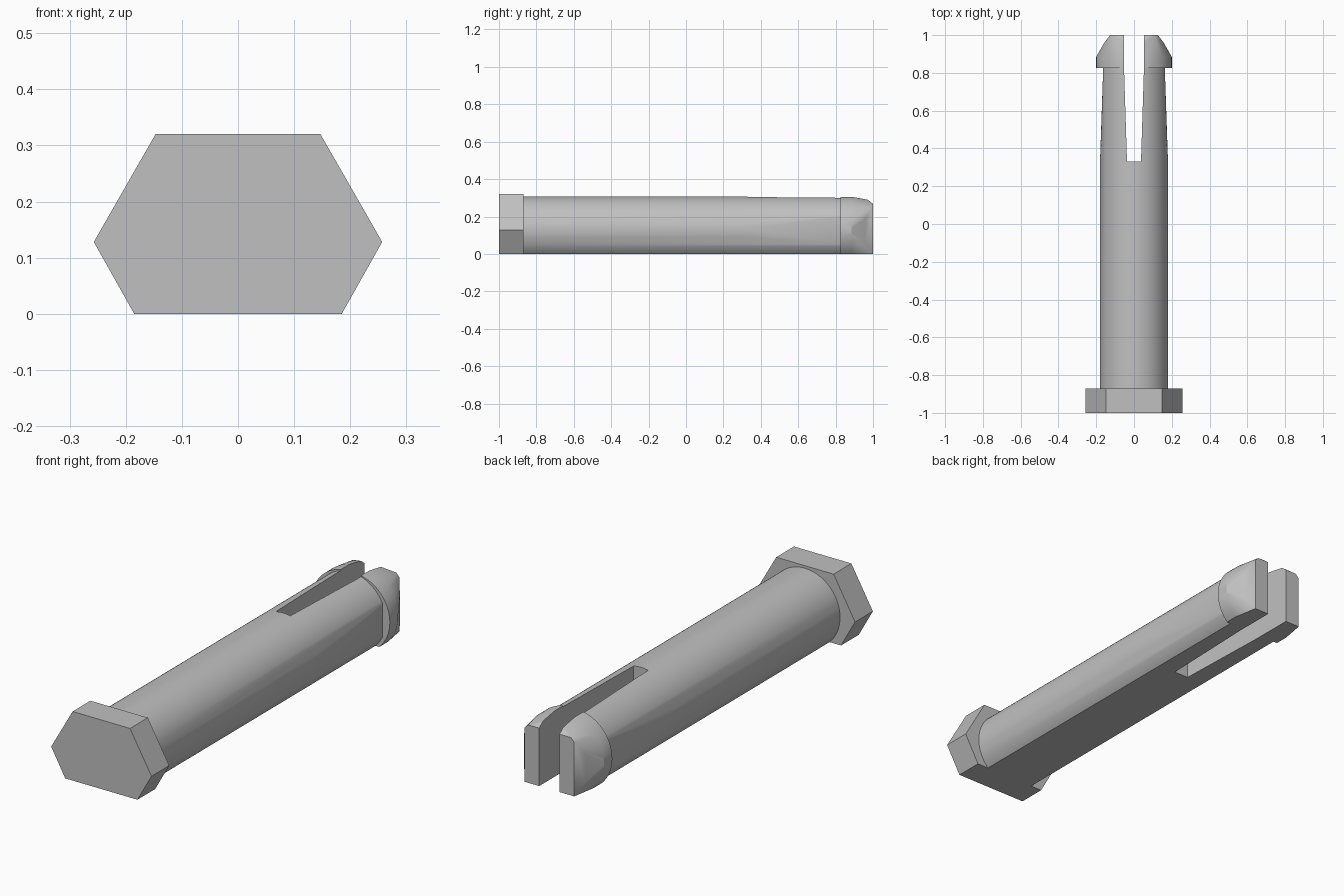
import bpy, bmesh
from math import asin, sin, cos, pi, radians

if "Cube" in bpy.data.objects:
    bpy.data.objects.remove(bpy.data.objects["Cube"])

AXIS = 0.128      # height of the pin axis above the flat underside
RADIUS = 0.18
STEPS = 40

grey = bpy.data.materials.new("light grey")
grey.use_nodes = True
colour = (0.53, 0.53, 0.53, 1)
grey.diffuse_color = colour
grey.node_tree.nodes["Principled BSDF"].inputs["Base Color"].default_value = colour


def half_round(y, r=RADIUS, shift=0.0, x_max=1.0):
    """Round section with a flat underside, spread by shift, sides trimmed at x_max."""
    start = asin(-AXIS / r)
    points = []
    for i in range(STEPS + 1):
        a = start + (pi / 2 - start) * i / STEPS
        x = min(shift + r * cos(a), x_max)
        z = max(AXIS + r * sin(a), 0)
        points += [(x, y, z), (-x, y, z)]
    return points


def outline(y, half):
    """Section from its right half, mirrored across the middle."""
    return [(s * x, y, z) for x, z in half for s in (1, -1)]


def hull(name, points):
    """Solid skin around a row of sections."""
    bm = bmesh.new()
    for p in points:
        bm.verts.new(p)
    bmesh.ops.remove_doubles(bm, verts=bm.verts, dist=0.0002)
    bmesh.ops.convex_hull(bm, input=bm.verts)
    loose = [v for v in bm.verts if not v.link_faces]
    bmesh.ops.delete(bm, geom=loose, context='VERTS')
    bmesh.ops.dissolve_limit(bm, angle_limit=radians(0.5), verts=bm.verts, edges=bm.edges)
    bmesh.ops.recalc_face_normals(bm, faces=bm.faces)
    mesh = bpy.data.meshes.new(name)
    bm.to_mesh(mesh)
    bm.free()
    mesh.materials.append(grey)
    obj = bpy.data.objects.new(name, mesh)
    bpy.context.collection.objects.link(obj)
    return obj


def cut(obj, cutter):
    mod = obj.modifiers.new("slot", 'BOOLEAN')
    mod.operation = 'DIFFERENCE'
    mod.solver = 'EXACT'
    mod.object = cutter
    graph = bpy.context.evaluated_depsgraph_get()
    mesh = bpy.data.meshes.new_from_object(obj.evaluated_get(graph))
    obj.modifiers.clear()
    obj.data = mesh


def smooth(obj):
    bpy.ops.object.select_all(action='DESELECT')
    obj.select_set(True)
    bpy.context.view_layer.objects.active = obj
    bpy.ops.object.shade_smooth_by_angle(angle=radians(25))


# Six-sided head
head = [(0.185, 0), (0.257, AXIS), (0.147, 0.32)]
hull("head", outline(-1, head) + outline(-0.87, head))

# Shaft, with sides flattening towards the tip
shaft = hull("shaft", half_round(-0.87) + half_round(0.33) + half_round(0.825, x_max=0.163))

# Barbed tip, wider than the shaft and chamfered to a square end
tip = hull("barbed_tip",
           half_round(0.825, shift=0.02) + half_round(0.885, shift=0.02)
           + half_round(0.96, r=0.172, x_max=0.157)
           + outline(1, [(0.127, 0), (0.127, 0.25), (0.11, 0.268)]))

# Slot that splits the shaft and tip into two prongs
wall = [(0.037, 0.33), (0.052, 0.8), (0.052, 1.1)]
cutter = hull("slot_cutter", [(s * x, y, z) for x, y in wall for s in (1, -1) for z in (-0.1, 0.5)])
cutter.hide_render = True
for part in (shaft, tip):
    cut(part, cutter)
    smooth(part)
bpy.data.objects.remove(cutter)
